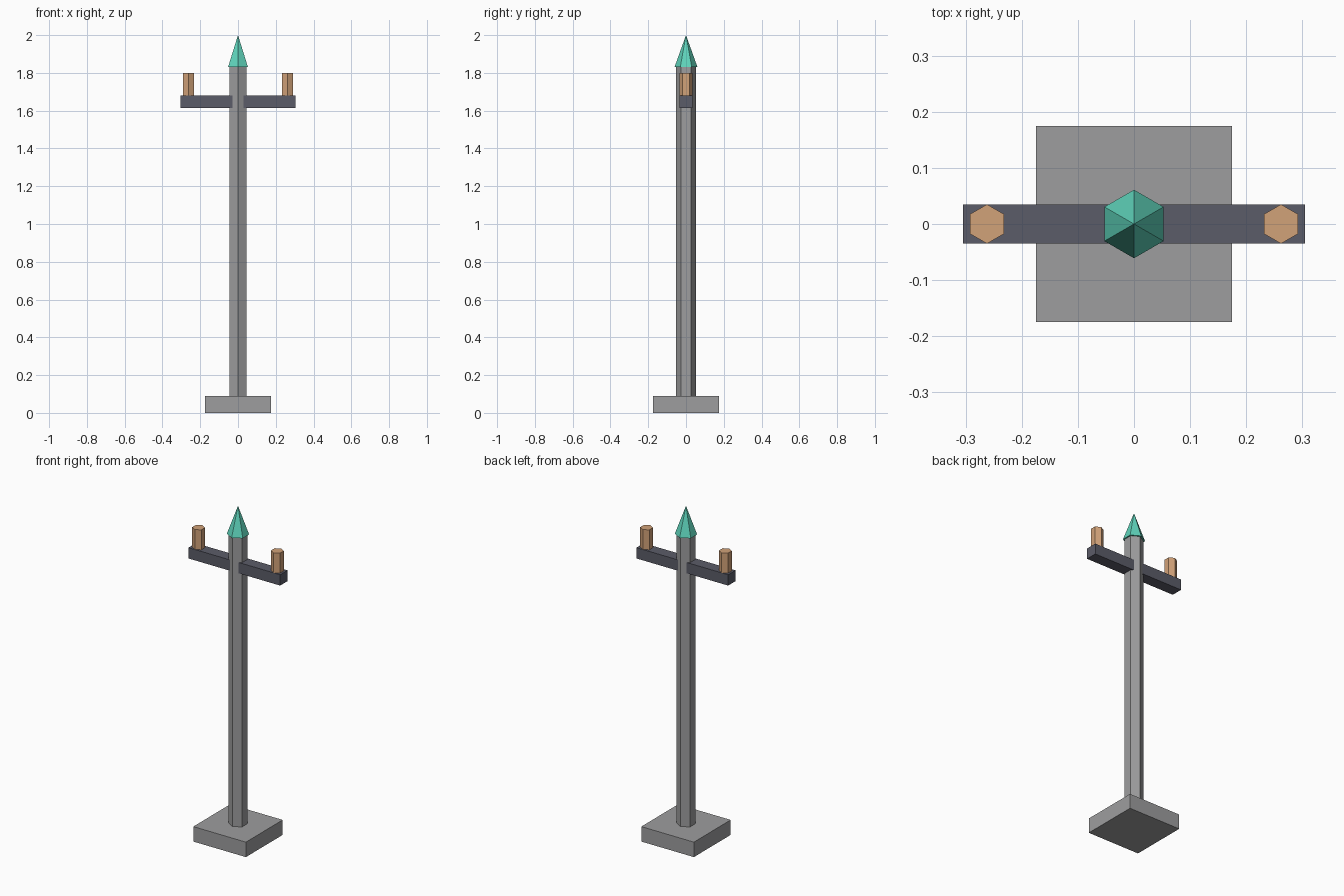
import bpy

if "Cube" in bpy.data.objects:
    bpy.data.objects.remove(bpy.data.objects["Cube"], do_unlink=True)


def material(name, rgb):
    mat = bpy.data.materials.new(name)
    mat.use_nodes = True
    color = (*rgb, 1.0)
    mat.diffuse_color = color
    mat.node_tree.nodes["Principled BSDF"].inputs["Base Color"].default_value = color
    return mat


def finish(name, mat):
    obj = bpy.context.object
    obj.name = name
    obj.data.name = name
    obj.data.materials.append(mat)
    return obj


def box(name, mat, width, depth, bottom, top):
    bpy.ops.mesh.primitive_cube_add(size=1, location=(0, 0, (bottom + top) / 2))
    obj = finish(name, mat)
    for v in obj.data.vertices:
        v.co.x *= width
        v.co.y *= depth
        v.co.z *= top - bottom
    return obj


def hexagon(name, mat, radius, bottom, top, x=0.0, tip=None):
    # Six-sided prism, or a spike when tip is zero; corners point along y
    bpy.ops.mesh.primitive_cone_add(
        vertices=6, radius1=radius, radius2=radius if tip is None else tip,
        depth=top - bottom, location=(x, 0, (bottom + top) / 2))
    return finish(name, mat)


stone = material("stone grey", (0.34, 0.34, 0.345))
iron = material("dark slate", (0.105, 0.107, 0.14))
wax = material("warm tan", (0.64, 0.36, 0.19))
teal = material("teal", (0.115, 0.66, 0.50))

# Footing and post
box("base", stone, 0.35, 0.35, 0.0, 0.09)
hexagon("post", stone, 0.052, 0.09, 1.83)

# Crossarm with a peg at each end
box("crossarm", iron, 0.61, 0.07, 1.615, 1.68)
for side, sign in (("left", 1), ("right", -1)):
    hexagon(f"peg_{side}", wax, 0.035, 1.68, 1.80, x=0.262 * sign)

# Pointed cap
hexagon("cap", teal, 0.061, 1.83, 2.0, tip=0.0)
